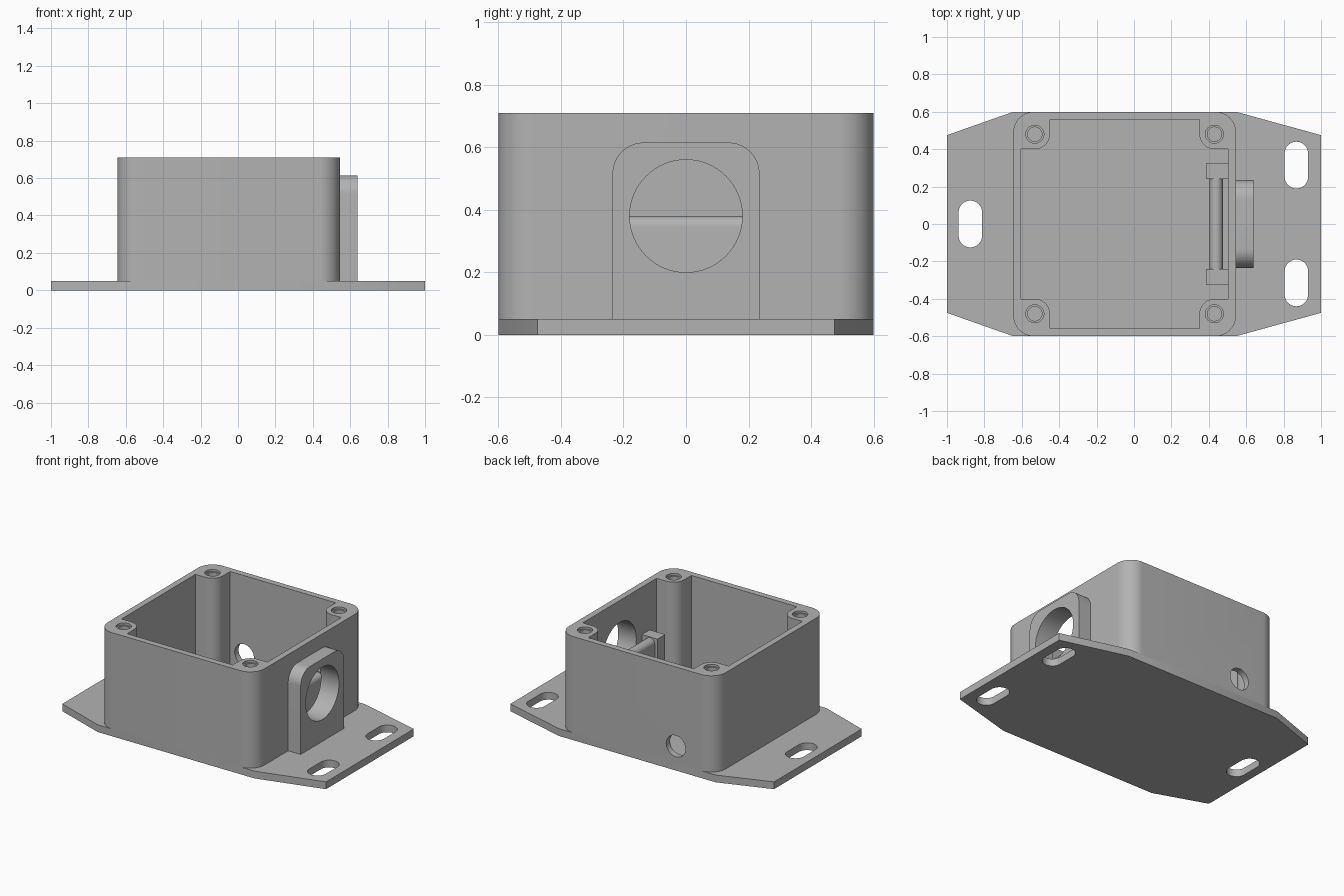
import bpy, bmesh
from math import sin, cos, pi, radians
from mathutils import Matrix, Vector

if "Cube" in bpy.data.objects:
    bpy.data.objects.remove(bpy.data.objects["Cube"])

grey = bpy.data.materials.new("grey_plastic")
grey.use_nodes = True
COLOUR = (0.45, 0.45, 0.45, 1)
grey.diffuse_color = COLOUR
grey.node_tree.nodes["Principled BSDF"].inputs["Base Color"].default_value = COLOUR

FLOOR, TOP = 0.05, 0.71
BOX_X = (-0.645, 0.545)
BOX_Y = 0.6
WALL = 0.042
POSTS = [(x, y) for x in (-0.53, 0.43) for y in (-0.48, 0.48)]
# maps profile (u, v) and depth to world y, z and x
ALONG_X = Matrix(((0, 0, 1, 0), (1, 0, 0, 0), (0, 1, 0, 0), (0, 0, 0, 1)))
# maps profile (u, v) and depth to world x, z and y
ALONG_Y = Matrix(((1, 0, 0, 0), (0, 0, 1, 0), (0, 1, 0, 0), (0, 0, 0, 1)))


def arc(cx, cy, r, start, end, n=12):
    """Points of an arc, angles in degrees."""
    angles = [radians(start + (end - start) * i / n) for i in range(n + 1)]
    return [(cx + r * cos(a), cy + r * sin(a)) for a in angles]


def circle(cx, cy, r, n=48):
    return arc(cx, cy, r, 0, 360, n)[:-1]


def rounded_rect(x0, x1, y0, y1, r):
    return (arc(x1 - r, y1 - r, r, 0, 90) + arc(x0 + r, y1 - r, r, 90, 180)
            + arc(x0 + r, y0 + r, r, 180, 270) + arc(x1 - r, y0 + r, r, 270, 360))


def prism(name, outline, low, high, axes=Matrix()):
    """Extrude a closed outline between two depths."""
    bm = bmesh.new()
    face = bm.faces.new([bm.verts.new((u, v, low)) for u, v in outline])
    new = bmesh.ops.extrude_face_region(bm, geom=[face])["geom"]
    bmesh.ops.translate(bm, vec=Vector((0, 0, high - low)),
                        verts=[g for g in new if isinstance(g, bmesh.types.BMVert)])
    bm.transform(axes)
    bmesh.ops.remove_doubles(bm, verts=bm.verts, dist=1e-5)
    bmesh.ops.recalc_face_normals(bm, faces=bm.faces)
    mesh = bpy.data.meshes.new(name)
    bm.to_mesh(mesh)
    bm.free()
    mesh.materials.append(grey)
    obj = bpy.data.objects.new(name, mesh)
    bpy.context.collection.objects.link(obj)
    return obj


def finish(obj, cutters=()):
    """Cut the openings, then smooth the round faces."""
    bpy.ops.object.select_all(action="DESELECT")
    obj.select_set(True)
    bpy.context.view_layer.objects.active = obj
    for cutter in cutters:
        cutter.hide_render = True
        mod = obj.modifiers.new("cut", "BOOLEAN")
        mod.operation, mod.solver, mod.object = "DIFFERENCE", "EXACT", cutter
        bpy.ops.object.modifier_apply(modifier=mod.name)
        bpy.data.objects.remove(cutter)
    bpy.ops.object.shade_smooth_by_angle(angle=radians(30))


def bore():
    return prism("cable_bore", circle(0, 0.38, 0.18, 64), 0.45, 0.8, ALONG_X)


# Base flange with three mounting slots
half = [(-1, 0.475), (BOX_X[0], BOX_Y), (BOX_X[1], BOX_Y), (1, 0.475)]
flange = prism("base_flange", half + [(x, -y) for x, y in reversed(half)], 0, FLOOR)
slots = [prism("slot", rounded_rect(x - 0.0625, x + 0.0625, y - 0.125, y + 0.125, 0.0624),
               -0.1, 0.2) for x, y in ((-0.875, 0), (0.868, 0.315), (0.868, -0.315))]
finish(flange, slots)

# Box shell: the cavity steps around a rounded screw post in each corner
shell = prism("box_shell", rounded_rect(*BOX_X, -BOX_Y, BOX_Y, 0.11), FLOOR, TOP)
left, right = BOX_X[0] + WALL, BOX_X[1] - WALL
side = BOX_Y - WALL
cavity = []
for px, py, start, end in ((0.43, 0.48, 270, 180), (-0.53, 0.48, 360, 270),
                           (-0.53, -0.48, 90, 0), (0.43, -0.48, 180, 90)):
    wall_x = right if px > 0 else left
    edge_y = side if py > 0 else -side
    bend = arc(px, py, 0.08, start, end)
    if px * py > 0:
        cavity += [(wall_x, bend[0][1])] + bend + [(bend[-1][0], edge_y)]
    else:
        cavity += [(bend[0][0], edge_y)] + bend + [(wall_x, bend[-1][1])]
cutters = [prism("cavity", cavity, FLOOR - 0.02, TOP + 0.1), bore(),
           prism("drain_hole", circle(-0.343, 0.167, 0.073), 0.5, 0.7, ALONG_Y)]
for x, y in POSTS:
    cutters.append(prism("screw_hole", circle(x, y, 0.038), 0.3, TOP + 0.1))
    cutters.append(prism("screw_recess", circle(x, y, 0.048), TOP - 0.015, TOP + 0.1))
finish(shell, cutters)

# Outer cable boss with rounded top corners
boss_outline = ([(-0.235, FLOOR), (0.235, FLOOR)] + arc(0.135, 0.515, 0.1, 0, 90)
                + arc(-0.135, 0.515, 0.1, 90, 180))
finish(prism("cable_boss", boss_outline, BOX_X[1], 0.64, ALONG_X), [bore()])

# Inner cable rest: two end blocks and a round-topped rib between them
for name, y in (("left_rest_block", -0.2825), ("right_rest_block", 0.2825)):
    finish(prism(name, [(0.385, FLOOR), (right, FLOOR), (right, 0.385), (0.385, 0.385)],
                 y - 0.0425, y + 0.0425, ALONG_Y))
rib = [(0.405, FLOOR), (0.475, FLOOR)] + arc(0.44, 0.345, 0.035, 0, 180, 20)
finish(prism("cable_rest_rib", rib, -0.24, 0.24, ALONG_Y))
